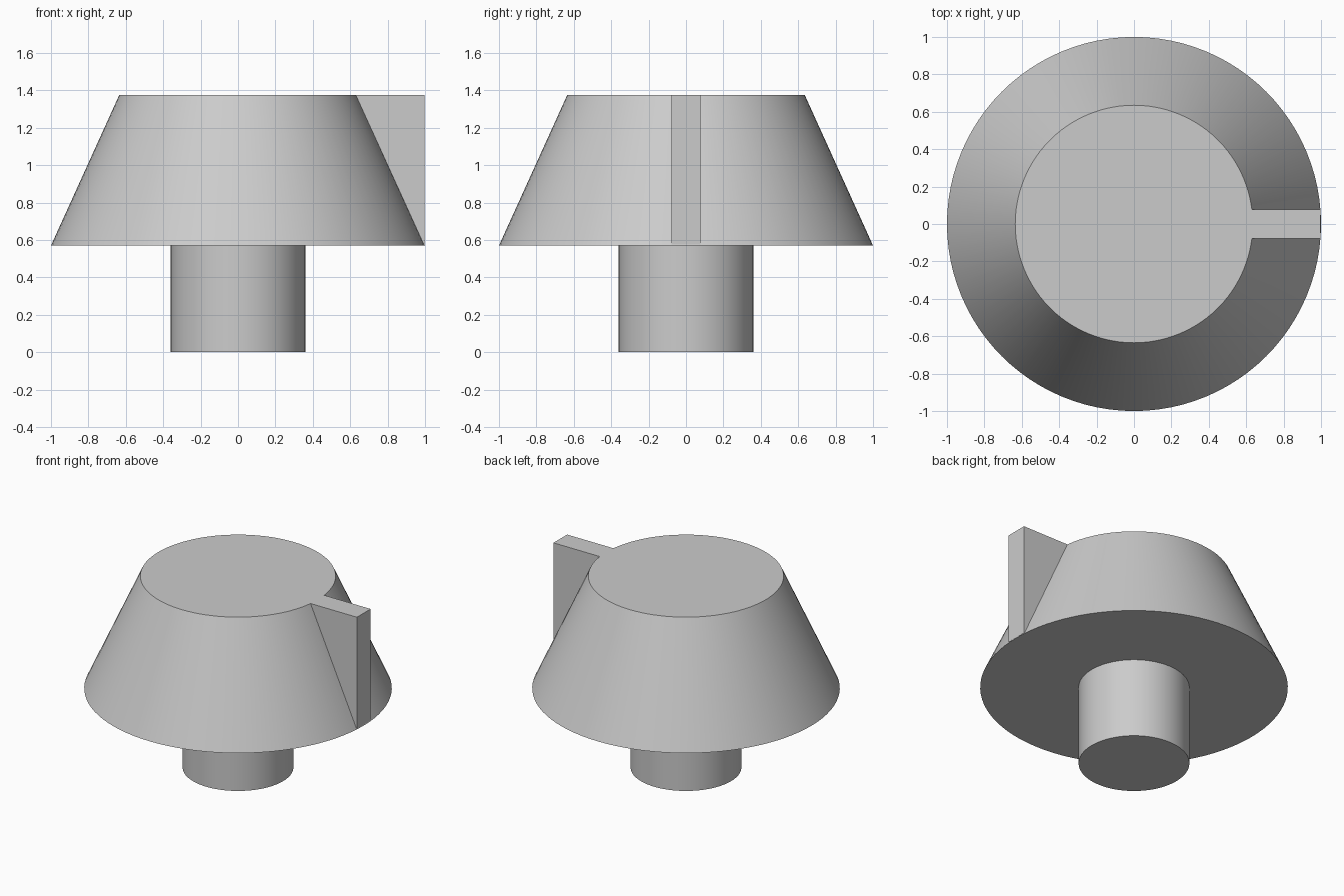
import bpy
import math

if "Cube" in bpy.data.objects:
    bpy.data.objects.remove(bpy.data.objects["Cube"], do_unlink=True)

SEGMENTS = 96
BASE_Z, TOP_Z = 0.57, 1.375
SKIRT_R, TOP_R, STEM_R = 1.0, 0.635, 0.36
FIN_START, FIN_END, FIN_WIDTH = 0.3, 0.998, 0.155

grey = bpy.data.materials.new("plain grey")
grey.use_nodes = True
colour = (0.6, 0.6, 0.6, 1)
grey.diffuse_color = colour
grey.node_tree.nodes["Principled BSDF"].inputs["Base Color"].default_value = colour


def finish(name):
    obj = bpy.context.object
    obj.name = name
    obj.data.materials.append(grey)
    return obj


def frustum(name, r_low, r_high, z_low, z_high):
    bpy.ops.mesh.primitive_cone_add(
        vertices=SEGMENTS, radius1=r_low, radius2=r_high,
        depth=z_high - z_low, location=(0, 0, (z_low + z_high) / 2))
    return finish(name)


def smooth(obj):
    bpy.ops.object.select_all(action="DESELECT")
    obj.select_set(True)
    bpy.context.view_layer.objects.active = obj
    bpy.ops.object.shade_smooth_by_angle(angle=math.radians(20))


# Round shaft under the knob
stem = frustum("stem", STEM_R, STEM_R, 0, BASE_Z)
smooth(stem)

# Tapered knob body
body = frustum("knob_body", SKIRT_R, TOP_R, BASE_Z, TOP_Z)

# Pointer fin, flush with the top of the body
fin_base = BASE_Z + 0.005
bpy.ops.mesh.primitive_cube_add(
    size=1, location=((FIN_START + FIN_END) / 2, 0, (fin_base + TOP_Z) / 2))
fin = finish("pointer_fin")
fin.scale = (FIN_END - FIN_START, FIN_WIDTH, TOP_Z - fin_base)
bpy.context.view_layer.update()

# Weld the fin into the body as one solid
union = body.modifiers.new("weld_fin", "BOOLEAN")
union.operation = "UNION"
union.solver = "EXACT"
union.object = fin
bpy.context.view_layer.objects.active = body
bpy.ops.object.modifier_apply(modifier=union.name)
bpy.data.objects.remove(fin, do_unlink=True)
smooth(body)
